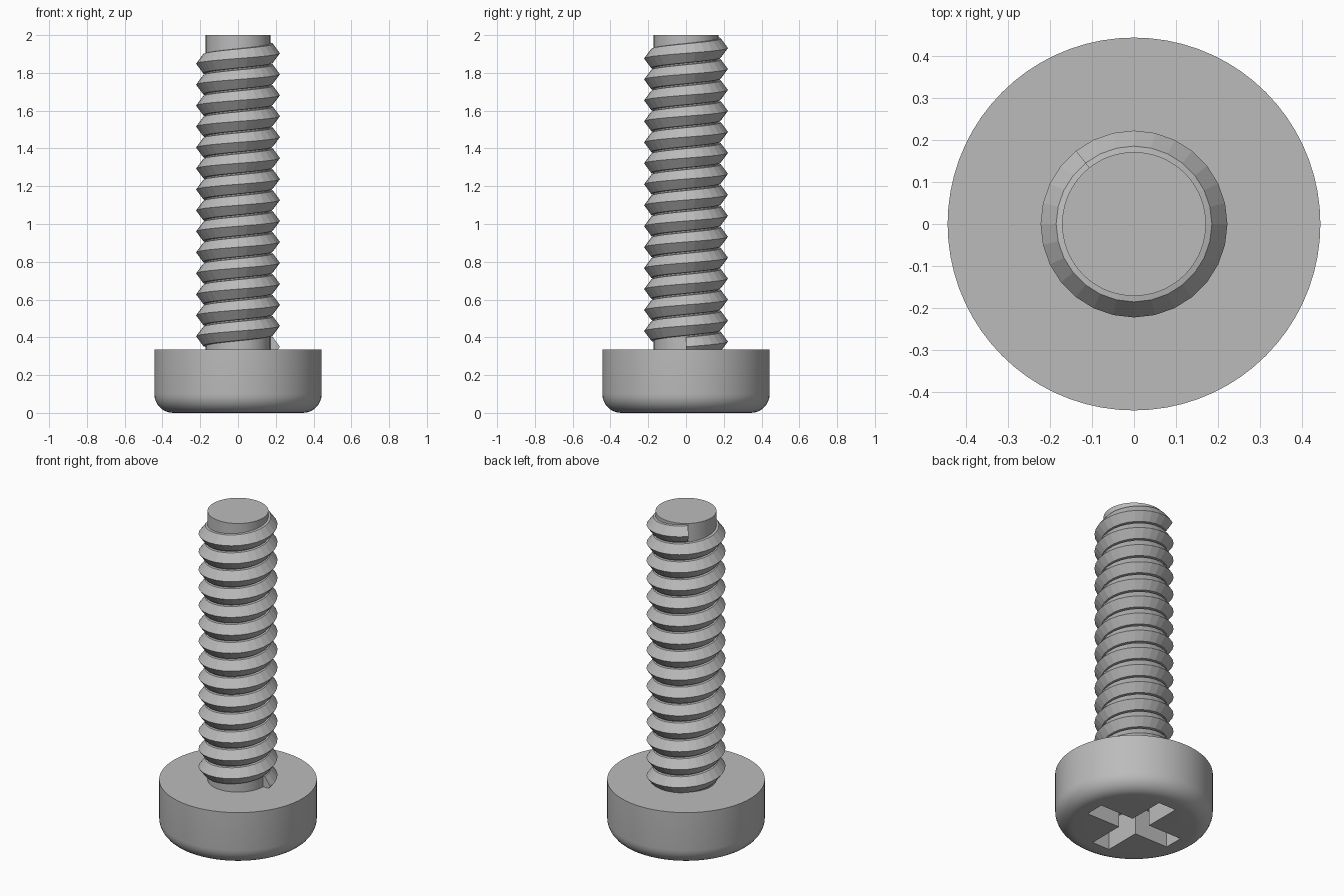
import bpy, bmesh, math

old = bpy.data.objects.get("Cube")
if old:
    bpy.data.objects.remove(old, do_unlink=True)

GREY = (0.5, 0.5, 0.5, 1)
steel = bpy.data.materials.new("steel_grey")
steel.use_nodes = True
steel.diffuse_color = GREY
steel.node_tree.nodes["Principled BSDF"].inputs["Base Color"].default_value = GREY


def add_object(name, bm, smooth=False):
    bmesh.ops.recalc_face_normals(bm, faces=bm.faces)
    mesh = bpy.data.meshes.new(name)
    bm.to_mesh(mesh)
    bm.free()
    ob = bpy.data.objects.new(name, mesh)
    bpy.context.collection.objects.link(ob)
    mesh.materials.append(steel)
    if smooth:
        bpy.ops.object.select_all(action='DESELECT')
        ob.select_set(True)
        bpy.context.view_layer.objects.active = ob
        bpy.ops.object.shade_smooth_by_angle(angle=math.radians(30))
    return ob


def lathe(name, profile, sides=72):
    """Revolve (radius, height) points and close both ends."""
    bm = bmesh.new()
    rings = []
    for r, z in profile:
        rings.append([bm.verts.new((r * math.cos(a), r * math.sin(a), z))
                      for a in (2 * math.pi * i / sides for i in range(sides))])
    for low, high in zip(rings, rings[1:]):
        for i in range(sides):
            j = (i + 1) % sides
            bm.faces.new((low[i], low[j], high[j], high[i]))
    bm.faces.new(rings[0])
    bm.faces.new(rings[-1])
    return add_object(name, bm, True)


# Round head with a filleted lower rim
HEAD_R, HEAD_H, FILLET = 0.443, 0.335, 0.1
rim = [(HEAD_R - FILLET + FILLET * math.sin(a), FILLET - FILLET * math.cos(a))
       for a in (math.pi / 2 * i / 8 for i in range(9))]
head = lathe("head", rim + [(HEAD_R, HEAD_H)])

# Cross-shaped driver recess cut into the underside
ARM, HALF, DEPTH = 0.29, 0.06, 0.18
corners = []
for k in range(4):
    c, s = round(math.cos(k * math.pi / 2)), round(math.sin(k * math.pi / 2))
    for x, y in ((ARM, -HALF), (ARM, HALF), (HALF, HALF)):
        corners.append((x * c - y * s, x * s + y * c))
bm = bmesh.new()
base = bm.faces.new([bm.verts.new((x, y, -0.1)) for x, y in corners])
top = bmesh.ops.extrude_face_region(bm, geom=[base])["geom"]
bmesh.ops.translate(bm, vec=(0, 0, DEPTH + 0.1),
                    verts=[v for v in top if isinstance(v, bmesh.types.BMVert)])
cutter = add_object("recess_cutter", bm)
cutter.hide_render = True
cutter.hide_set(True)
cut = head.modifiers.new("driver_recess", 'BOOLEAN')
cut.operation = 'DIFFERENCE'
cut.solver = 'EXACT'
cut.object = cutter
bpy.context.view_layer.objects.active = head
bpy.ops.object.modifier_apply(modifier=cut.name)
bpy.data.objects.remove(cutter, do_unlink=True)

# Plain shank core
lathe("shank", [(0.171, HEAD_H - 0.02), (0.171, 2.0)])

# Right-handed helical thread, clipped flush with the shank tip
PITCH, STEPS, START = 0.111, 28, 0.35
END = 14.5 * STEPS + STEPS // 3 - STEPS // 2 + 1
section = [(0.16, -0.054), (0.185, -0.05), (0.222, 0), (0.185, 0.05), (0.16, 0.054)]
bm = bmesh.new()
previous = None
for i in range(int(END) + 1):
    a = 2 * math.pi * i / STEPS
    mid = START + PITCH * i / STEPS
    ring = [bm.verts.new((r * math.cos(a), r * math.sin(a), min(mid + dz, 1.999)))
            for r, dz in section]
    if previous:
        for k in range(len(section) - 1):
            bm.faces.new((previous[k], ring[k], ring[k + 1], previous[k + 1]))
    else:
        bm.faces.new(ring)
    previous = ring
bm.faces.new(previous)
add_object("thread", bm)
